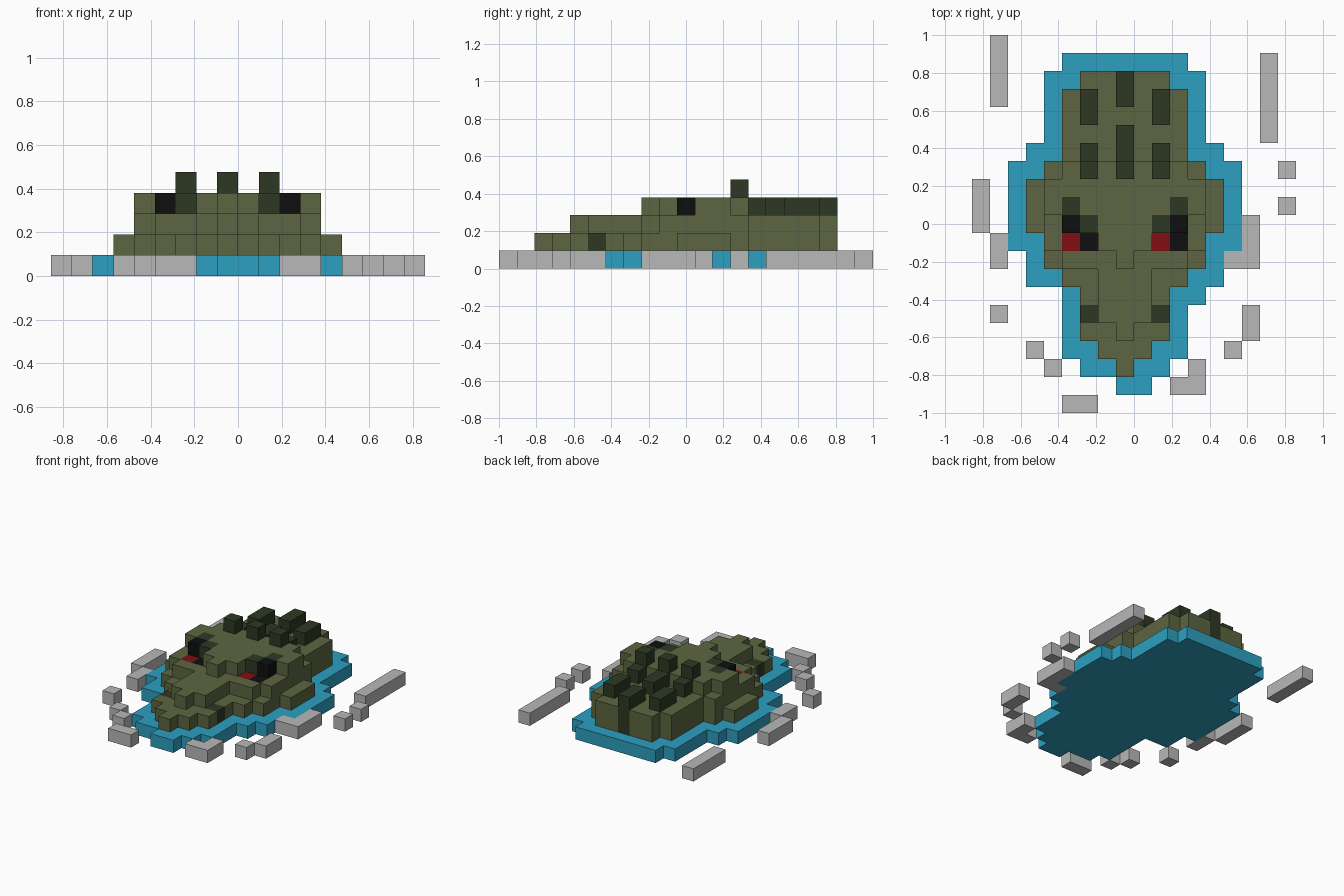
import bpy, bmesh
from mathutils import Vector

cube = bpy.data.objects.get("Cube")
if cube:
    bpy.data.objects.remove(cube, do_unlink=True)

S = 2 / 21                          # block size
ORIGIN = Vector((-9 * S, -1.0, 0))  # corner of block (0, 0, 0)


def material(name, rgb):
    lin = [((c / 255 + 0.055) / 1.055) ** 2.4 if c > 10 else c / 255 / 12.92 for c in rgb]
    m = bpy.data.materials.new(name)
    m.use_nodes = True
    m.diffuse_color = (*lin, 1)
    m.node_tree.nodes["Principled BSDF"].inputs["Base Color"].default_value = (*lin, 1)
    return m


WATER = material("water_blue", (45, 160, 192))
FOAM = material("foam_grey", (184, 184, 184))
SKIN = material("olive_green", (92, 101, 65))
DARK = material("dark_green", (45, 57, 35))
BLACK = material("black", (15, 15, 15))
RED = material("dark_red", (128, 15, 18))


def blocks(layer, *boxes):
    """Cells of boxes (first row, last row, first column, last column)."""
    return {(c, r, layer) for r0, r1, c0, c1 in boxes
            for r in range(r0, r1 + 1) for c in range(c0, c1 + 1)}


def build(name, cells, mat):
    """Outer skin of a group of blocks, with flat areas merged."""
    bm = bmesh.new()
    corners = {}

    def corner(p):
        if p not in corners:
            corners[p] = bm.verts.new(ORIGIN + Vector(p) * S)
        return corners[p]

    for cell in sorted(cells):
        for axis in range(3):
            for side in (0, 1):
                near = list(cell)
                near[axis] += 2 * side - 1
                if tuple(near) in cells:
                    continue
                u, v = (axis + 1) % 3, (axis + 2) % 3
                quad = []
                for du, dv in ((0, 0), (1, 0), (1, 1), (0, 1)):
                    p = list(cell)
                    p[axis] += side
                    p[u] += du
                    p[v] += dv
                    quad.append(corner(tuple(p)))
                bm.faces.new(quad if side else quad[::-1])
    bmesh.ops.dissolve_limit(bm, angle_limit=0.01, verts=bm.verts[:], edges=bm.edges[:])
    bmesh.ops.triangulate(bm, faces=[f for f in bm.faces if len(f.verts) > 4])
    mesh = bpy.data.meshes.new(name)
    bm.to_mesh(mesh)
    bm.free()
    mesh.materials.append(mat)
    obj = bpy.data.objects.new(name, mesh)
    bpy.context.collection.objects.link(obj)


# Water slab
water = blocks(0, (1, 1, 8, 9), (2, 2, 6, 10), (3, 5, 5, 11), (6, 6, 5, 12), (7, 8, 3, 13),
               (9, 13, 2, 14), (14, 14, 3, 13), (15, 18, 4, 12), (19, 19, 5, 11))

# Body, in three layers
body = blocks(1, (2, 2, 8, 8), (3, 3, 7, 9), (4, 6, 6, 10), (7, 7, 5, 11), (8, 9, 4, 12),
              (10, 12, 3, 13), (13, 13, 4, 12), (14, 17, 5, 11), (18, 18, 6, 10))
body |= blocks(2, (4, 4, 8, 8), (5, 7, 7, 9), (8, 8, 5, 11), (9, 13, 4, 12),
               (14, 17, 5, 11), (18, 18, 6, 10))
body |= blocks(3, (8, 8, 8, 8), (9, 9, 7, 9), (10, 10, 5, 11), (11, 12, 4, 12), (13, 13, 5, 11))

# Details that replace body blocks
nostrils = blocks(1, (5, 5, 6, 6), (5, 5, 10, 10))
brows = blocks(3, (10, 10, 6, 6), (10, 10, 10, 10), (11, 11, 5, 5), (11, 11, 11, 11))
eyes = blocks(3, (10, 10, 5, 5), (10, 10, 11, 11)) | blocks(2, (9, 9, 6, 6), (9, 9, 11, 11))
irises = blocks(2, (9, 9, 5, 5), (9, 9, 10, 10))
tail_ridge = blocks(1, (18, 18, 8, 8)) | blocks(2, (18, 18, 8, 8))

build("water", water, WATER)
build("body", body - nostrils - brows - eyes - irises - tail_ridge, SKIN)
build("nostrils", nostrils, DARK)
build("brows", brows, DARK)
build("eyes", eyes, BLACK)
build("irises", irises, RED)

# Back spikes: the front row stands one block higher
build("front_spikes", blocks(4, *[(13, 13, c, c) for c in (6, 8, 10)]), DARK)
build("middle_spikes", blocks(3, (14, 14, 6, 6), (14, 15, 8, 8), (14, 14, 10, 10)), DARK)
build("rear_spikes", blocks(3, (16, 17, 6, 6), (17, 18, 8, 8), (16, 17, 10, 10)) | tail_ridge, DARK)

# Ripples floating around the slab
ripples = [
    [(17, 20, 1, 1)], [(10, 12, 0, 0), (8, 9, 1, 1)], [(5, 5, 1, 1)],
    [(3, 3, 3, 3), (2, 2, 4, 4)], [(0, 0, 5, 6)], [(1, 1, 11, 12), (2, 2, 12, 12)],
    [(3, 3, 14, 14), (4, 5, 15, 15)], [(8, 8, 14, 15), (9, 10, 15, 15)],
    [(11, 11, 17, 17)], [(13, 13, 17, 17)], [(15, 19, 16, 16)],
]
for i, boxes in enumerate(ripples, 1):
    build(f"ripple_{i}", blocks(0, *boxes), FOAM)
